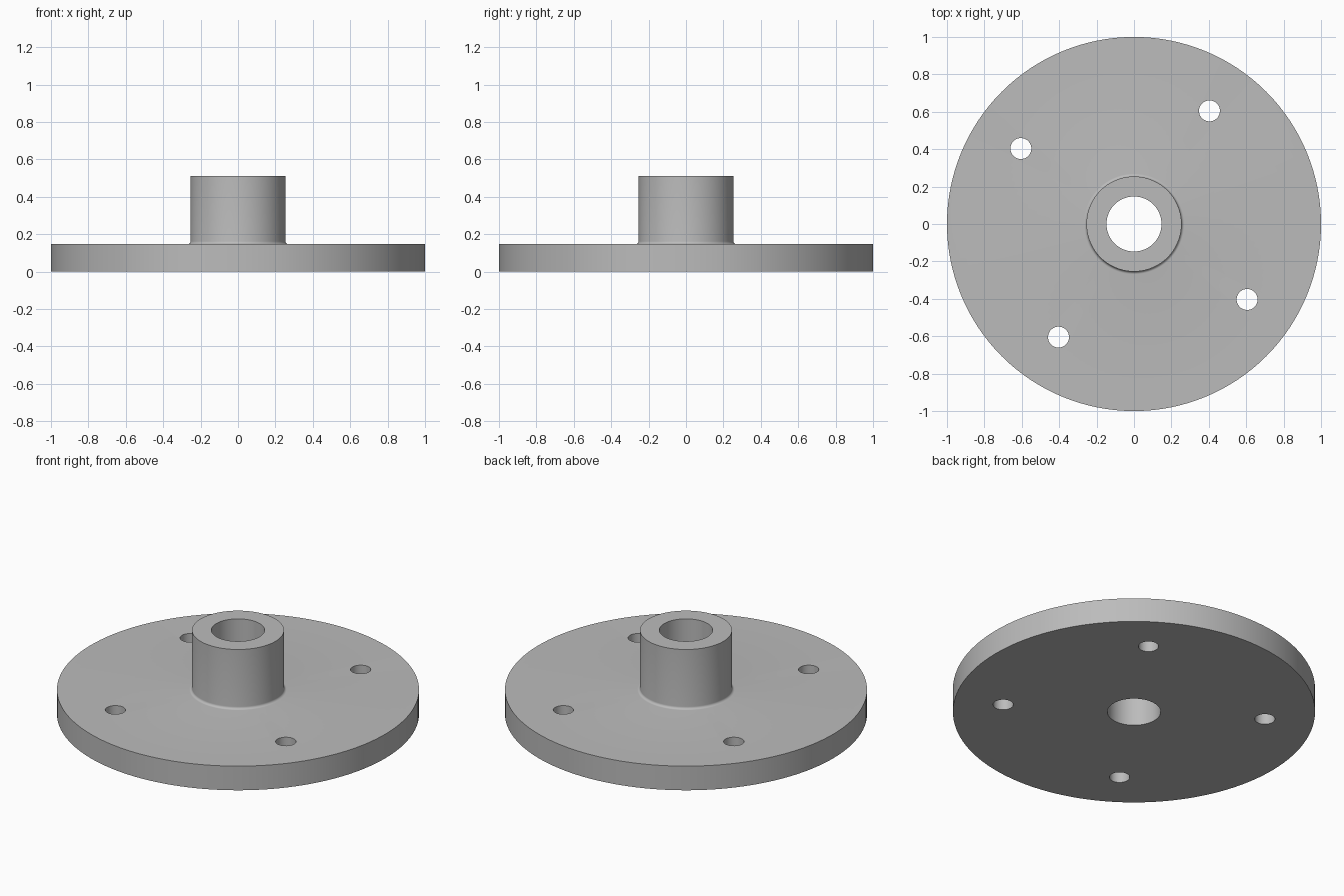
import bpy
import bmesh
from math import cos, sin, pi, radians

if "Cube" in bpy.data.objects:
    bpy.data.objects.remove(bpy.data.objects["Cube"])

FLANGE_R, FLANGE_H = 1.0, 0.147
HUB_R, HUB_H, BORE_R = 0.254, 0.51, 0.147
FILLET = 0.015
BOLT_R, BOLT_CIRCLE, BOLT_ANGLE = 0.056, 0.727, radians(56.3)

# Plain grey metal
metal = bpy.data.materials.new("grey_metal")
metal.use_nodes = True
grey = (0.5, 0.5, 0.5, 1)
metal.diffuse_color = grey
metal.node_tree.nodes["Principled BSDF"].inputs["Base Color"].default_value = grey


def lathe(name, profile, steps=128):
    """Turn a closed (radius, z) profile around the z axis."""
    bm = bmesh.new()
    rings = [[bm.verts.new((r * cos(2 * pi * i / steps), r * sin(2 * pi * i / steps), z))
              for r, z in profile] for i in range(steps)]
    n = len(profile)
    for i in range(steps):
        a, b = rings[i], rings[(i + 1) % steps]
        for j in range(n):
            k = (j + 1) % n
            bm.faces.new((a[j], b[j], b[k], a[k]))
    bmesh.ops.recalc_face_normals(bm, faces=bm.faces)
    mesh = bpy.data.meshes.new(name)
    bm.to_mesh(mesh)
    bm.free()
    obj = bpy.data.objects.new(name, mesh)
    bpy.context.collection.objects.link(obj)
    mesh.materials.append(metal)
    return obj


# Flange and hub turned as one piece, with a small fillet at the hub's foot
fillet = [(HUB_R + FILLET * (1 - cos(t)), FLANGE_H + FILLET * (1 - sin(t)))
          for t in (pi / 2 * i / 6 for i in range(6, -1, -1))]
profile = [(BORE_R, 0), (FLANGE_R, 0), (FLANGE_R, FLANGE_H)]
profile += fillet[::-1] if fillet[0][0] < fillet[-1][0] else fillet
profile += [(HUB_R, HUB_H), (BORE_R, HUB_H)]
# The fillet is tangent to the flange top at its outer end and to the hub wall at its inner end
arc = [(HUB_R + FILLET * (1 - sin(t)), FLANGE_H + FILLET * (1 - cos(t)))
       for t in (pi / 2 * i / 6 for i in range(7))]
profile = [(BORE_R, 0), (FLANGE_R, 0), (FLANGE_R, FLANGE_H)] + arc + [(HUB_R, HUB_H), (BORE_R, HUB_H)]
flange = lathe("flanged_hub", profile)

# Four bolt holes drilled through the flange
bm = bmesh.new()
for i in range(4):
    a = BOLT_ANGLE + i * pi / 2
    new = bmesh.ops.create_cone(bm, cap_ends=True, segments=48, radius1=BOLT_R,
                                radius2=BOLT_R, depth=1)["verts"]
    bmesh.ops.translate(bm, verts=new, vec=(BOLT_CIRCLE * cos(a), BOLT_CIRCLE * sin(a), 0))
mesh = bpy.data.meshes.new("bolt_hole_cutter")
bm.to_mesh(mesh)
bm.free()
mesh.materials.append(metal)
cutter = bpy.data.objects.new("bolt_hole_cutter", mesh)
bpy.context.collection.objects.link(cutter)

drill = flange.modifiers.new("bolt_holes", 'BOOLEAN')
drill.operation = 'DIFFERENCE'
drill.solver = 'EXACT'
drill.object = cutter
bpy.context.view_layer.objects.active = flange
flange.select_set(True)
bpy.ops.object.modifier_apply(modifier=drill.name)
bpy.data.objects.remove(cutter)
bpy.ops.object.shade_smooth_by_angle(angle=radians(30))
